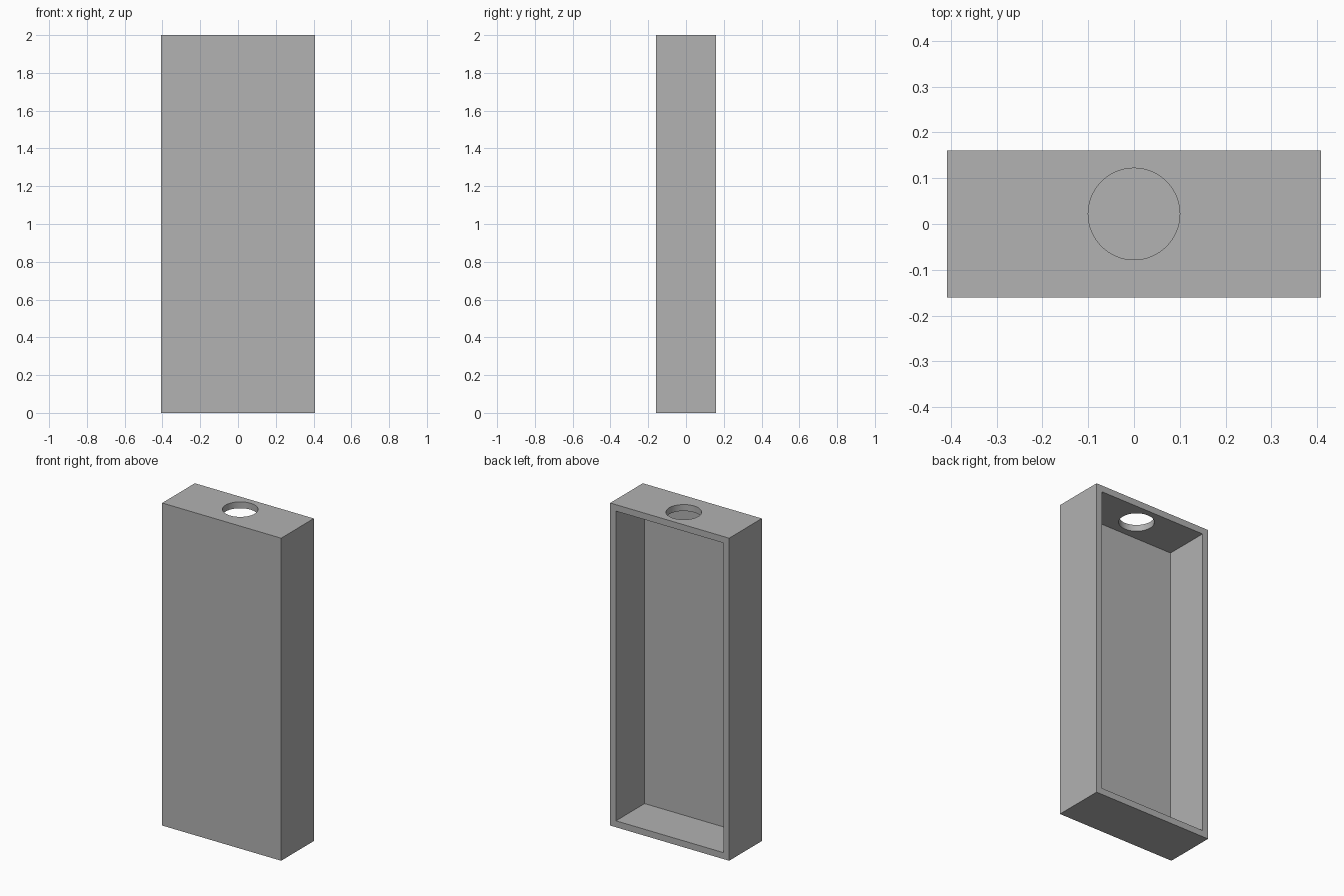
import bpy
import bmesh
import math
from mathutils import Matrix

cube = bpy.data.objects.get("Cube")
if cube:
    bpy.data.objects.remove(cube, do_unlink=True)

WIDTH, DEPTH, HEIGHT = 0.816, 0.32, 2.0
WALL = 0.04
HOLE_RADIUS, HOLE_Y = 0.1, 0.022

grey = bpy.data.materials.new("plain_grey")
grey.use_nodes = True
colour = (0.445, 0.445, 0.445, 1)
grey.diffuse_color = colour
grey.node_tree.nodes["Principled BSDF"].inputs["Base Color"].default_value = colour


def add_object(name, bm):
    mesh = bpy.data.meshes.new(name)
    bm.to_mesh(mesh)
    bm.free()
    mesh.materials.append(grey)
    obj = bpy.data.objects.new(name, mesh)
    bpy.context.collection.objects.link(obj)
    return obj


# Tray: a box whose back face is inset and pushed in towards the front
bm = bmesh.new()
bmesh.ops.create_cube(bm, size=1, matrix=Matrix.Translation((0, 0, HEIGHT / 2))
                      @ Matrix.Diagonal((WIDTH, DEPTH, HEIGHT, 1)))
bm.normal_update()
back = next(f for f in bm.faces if f.normal.y > 0.9)
bmesh.ops.inset_region(bm, faces=[back], thickness=WALL, use_even_offset=True)
pocket = bmesh.ops.extrude_discrete_faces(bm, faces=[back])["faces"]
bmesh.ops.translate(bm, verts=pocket[0].verts, vec=(0, WALL - DEPTH, 0))
bmesh.ops.recalc_face_normals(bm, faces=bm.faces)
tray = add_object("open_back_tray", bm)

# Round hole through the top wall
bm = bmesh.new()
bmesh.ops.create_cone(bm, cap_ends=True, segments=64, radius1=HOLE_RADIUS,
                      radius2=HOLE_RADIUS, depth=WALL * 3,
                      matrix=Matrix.Translation((0, HOLE_Y, HEIGHT - WALL / 2)))
cutter = add_object("hole_cutter", bm)
cutter.hide_render = True

cut = tray.modifiers.new("top_hole", "BOOLEAN")
cut.operation = "DIFFERENCE"
cut.solver = "EXACT"
cut.object = cutter

# Apply the cut, then smooth only the hole wall
bpy.ops.object.select_all(action="DESELECT")
bpy.context.view_layer.objects.active = tray
tray.select_set(True)
bpy.ops.object.modifier_apply(modifier=cut.name)
bpy.data.objects.remove(cutter, do_unlink=True)
bpy.ops.object.shade_smooth_by_angle(angle=math.radians(30))
